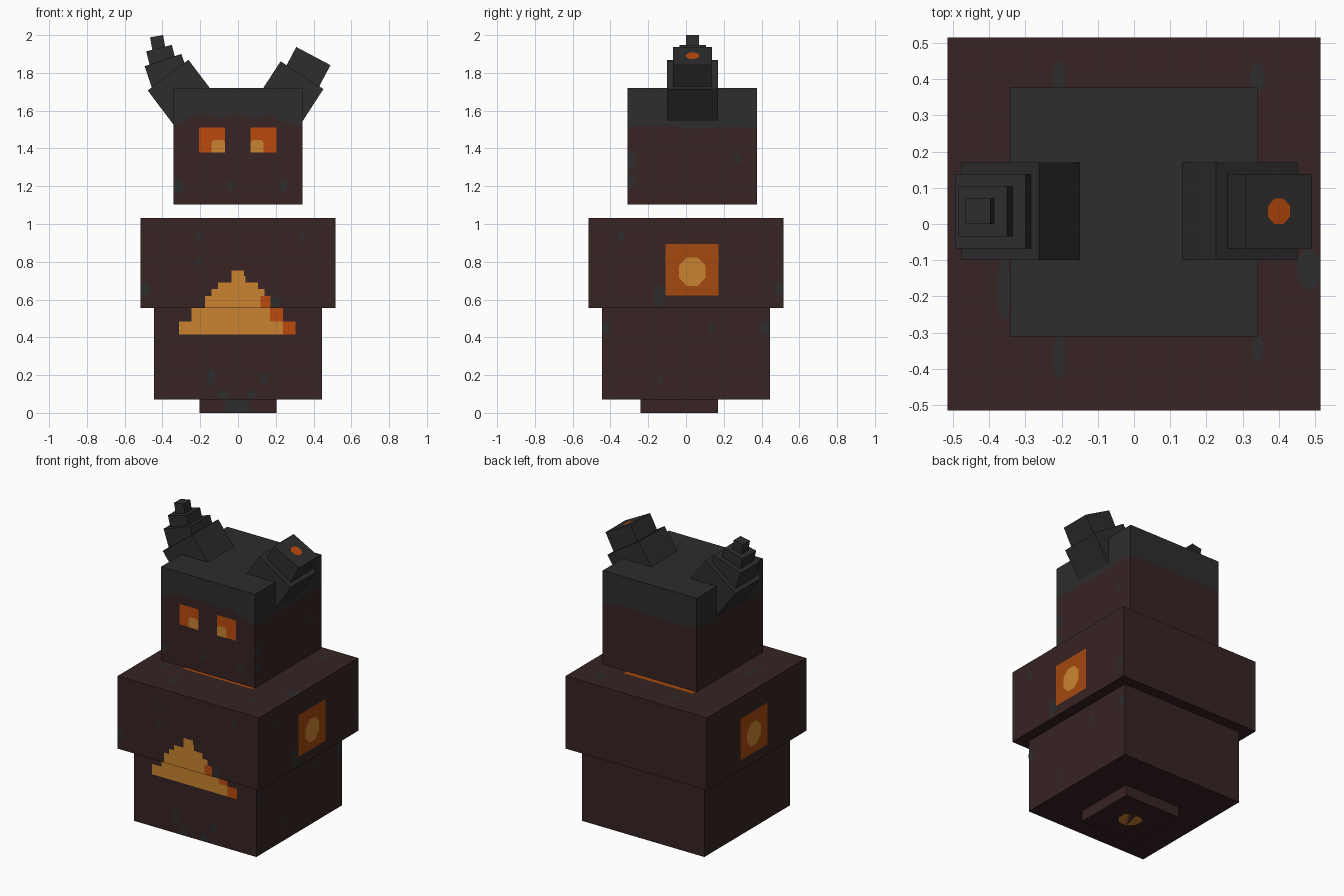
import bpy, bmesh, math
from mathutils import Vector, Matrix

if "Cube" in bpy.data.objects:
    bpy.data.objects.remove(bpy.data.objects["Cube"], do_unlink=True)


def material(name, rgb):
    lin = [((c / 255 + 0.055) / 1.055) ** 2.4 for c in rgb]
    m = bpy.data.materials.new(name)
    m.use_nodes = True
    m.diffuse_color = (*lin, 1)
    bsdf = m.node_tree.nodes["Principled BSDF"]
    bsdf.inputs["Base Color"].default_value = (*lin, 1)
    bsdf.inputs["Roughness"].default_value = 0.9
    return m


BROWN = material("dark brown rock", (55, 35, 35))
GREY = material("charcoal grey", (45, 45, 45))
ORANGE = material("glowing orange", (188, 74, 14))
AMBER = material("dull amber", (164, 72, 14))
YELLOW = material("glowing yellow", (202, 132, 49))


def finish(name, bm, *mats):
    me = bpy.data.meshes.new(name)
    bm.to_mesh(me)
    bm.free()
    for m in mats:
        me.materials.append(m)
    ob = bpy.data.objects.new(name, me)
    bpy.context.scene.collection.objects.link(ob)
    return ob


def box(name, x, y, z, mat):
    bm = bmesh.new()
    mid = Vector([(a + b) / 2 for a, b in (x, y, z)])
    size = [b - a for a, b in (x, y, z)]
    bmesh.ops.create_cube(bm, size=1, matrix=Matrix.Translation(mid) @ Matrix.Diagonal((*size, 1)))
    return finish(name, bm, mat)


def horn_piece(name, x, z, tilt, width, length):
    """Square block hanging from its top centre (x, z), leaning sideways."""
    bm = bmesh.new()
    mat = (Matrix.Translation((x, YC, z)) @ Matrix.Rotation(math.radians(tilt), 4, 'Y')
           @ Matrix.Translation((0, 0, -length / 2)) @ Matrix.Diagonal((width, width, length, 1)))
    bmesh.ops.create_cube(bm, size=1, matrix=mat)
    return finish(name, bm, GREY)


def patches(name, mat, items, lift=0.002):
    """Thin painted patches: (axis, side, surface position, 2D outline)."""
    bm = bmesh.new()
    for axis, side, pos, outline in items:
        p = pos + side * lift
        make = {'x': lambda u, v: (p, u, v), 'y': lambda u, v: (u, p, v), 'z': lambda u, v: (u, v, p)}[axis]
        f = bm.faces.new([bm.verts.new(make(u, v)) for u, v in outline])
        f.normal_update()
        if f.normal['xyz'.index(axis)] * side < 0:
            f.normal_flip()
    return finish(name, bm, mat)


def rect(u0, u1, v0, v1):
    return [(u0, v0), (u1, v0), (u1, v1), (u0, v1)]


def blob(u, v, ru, rv, lo=-9, hi=9):
    """Octagonal spot, cut off at the edge of its face."""
    angles = [math.pi / 8 + k * math.pi / 4 for k in range(8)]
    return [(min(hi, max(lo, u + ru * 1.05 * math.cos(a))), v + rv * 1.05 * math.sin(a)) for a in angles]


YC = 0.035      # depth centre of head, horns and side panels
T, B = 0.515, 0.445     # half widths of torso and lower body
HX, HY0, HY1 = 0.342, -0.31, 0.377

# Stacked body blocks
box("foot_block", (-0.205, 0.205), (-0.24, 0.17), (0, 0.075), BROWN)
box("lower_body", (-B, B), (-B, B), (0.072, 0.555), BROWN)
box("torso", (-T, T), (-T, T), (0.555, 1.033), BROWN)

# Floating head: brown below and grey above a wavy border
border = [(-HX, HY0, 1.52), (-0.29, HY0, 1.53), (-0.26, HY0, 1.57), (-0.17, HY0, 1.58), (-0.11, HY0, 1.56),
          (0, HY0, 1.58), (0.09, HY0, 1.56), (0.17, HY0, 1.58), (0.23, HY0, 1.54), (0.28, HY0, 1.53),
          (HX, HY0, 1.515), (HX, -0.1, 1.52), (HX, YC, 1.505), (HX, 0.2, 1.515), (HX, HY1, 1.51),
          (0.1, HY1, 1.525), (-0.1, HY1, 1.51), (-HX, HY1, 1.52), (-HX, YC, 1.51)]
bm = bmesh.new()
rings = [[bm.verts.new((x, y, h)) for x, y, h in row] for row in (
    [(x, y, 1.103) for x, y, z in border], border, [(x, y, 1.72) for x, y, z in border])]
n = len(border)
for level in (0, 1):
    for i in range(n):
        j = (i + 1) % n
        f = bm.faces.new((rings[level][i], rings[level][j], rings[level + 1][j], rings[level + 1][i]))
        f.material_index = level
bm.faces.new(rings[0][::-1]).material_index = 0
bm.faces.new(rings[2]).material_index = 1
finish("head", bm, BROWN, GREY)

# Horns
horn_piece("left_horn_base", 0.339, 1.788, 33, 0.27, 0.27)
horn_piece("left_horn_tip", 0.399, 1.889, 28, 0.205, 0.2)
horn_piece("right_horn_base", -0.370, 1.788, -37, 0.27, 0.27)
horn_piece("right_horn_middle", -0.397, 1.868, -18.5, 0.205, 0.16)
horn_piece("right_horn_upper", -0.418, 1.931, -14, 0.14, 0.1)
horn_piece("right_horn_tip", -0.431, 1.994, -10, 0.07, 0.08)
spot = patches("left_horn_glow", ORANGE, [('z', 1, 0, blob(0, 0, 0.036, 0.036))])
spot.matrix_world = Matrix.Translation((0.399, YC, 1.889)) @ Matrix.Rotation(math.radians(28), 4, 'Y')

# Eyes
patches("eyes", ORANGE, [('y', -1, HY0, rect(-0.207, -0.07, 1.378, 1.512)),
                         ('y', -1, HY0, rect(0.066, 0.203, 1.378, 1.512))])
pupil = [(0, 0), (0.07, 0), (0.07, 0.055), (0.057, 0.068), (0.013, 0.068), (0, 0.055)]
patches("pupils", YELLOW, [('y', -1, HY0, [(x0 + u, 1.378 + v) for u, v in pupil])
                           for x0 in (-0.14, 0.066)], 0.004)

# Stepped glowing mouth, spread over torso and lower body
rows = [(B, 0.415, 0.483, -0.313, 0.238), (B, 0.483, 0.555, -0.245, 0.17),
        (T, 0.555, 0.62, -0.175, 0.12), (T, 0.62, 0.655, -0.14, 0.14),
        (T, 0.655, 0.69, -0.105, 0.105), (T, 0.69, 0.725, -0.07 + 0.035, 0.04),
        (T, 0.725, 0.755, -0.035, 0.033)]
patches("mouth_glow", YELLOW, [('y', -1, -d, rect(x0, x1, z0, z1)) for d, z0, z1, x0, x1 in rows])
patches("mouth_embers", ORANGE, [('y', -1, -B, rect(0.238, 0.305, 0.415, 0.483)),
                                 ('y', -1, -B, rect(0.17, 0.238, 0.483, 0.555)),
                                 ('y', -1, -T, rect(0.12, 0.172, 0.555, 0.62))])

# Glowing panels: both torso sides, under the head, under the foot
panels, cores = [], []
for s in (-1, 1):
    panels.append(('x', s, s * T, rect(-0.108, 0.172, 0.622, 0.895)))
    cores.append(('x', s, s * T, blob(0.033, 0.748, 0.073, 0.078)))
panels += [('z', 1, 1.033, rect(-0.25, 0.25, -0.21, 0.288)),
           ('z', -1, 0.003, rect(-0.13, 0.13, -0.165, 0.095))]
cores += [('z', -1, 0.003, blob(0, -0.035, 0.07, 0.07))]
patches("glow_panels", AMBER, panels)
patches("glow_panel_cores", YELLOW, cores, 0.003)

# Grey soot spots
spots = [('y', -1, HY0, blob(*b, -HX, HX)) for b in (
    (-0.32, 1.2, 0.032, 0.035), (-0.04, 1.205, 0.022, 0.025), (0.24, 1.205, 0.02, 0.037))]
spots += [('x', 1, HX, blob(*b, HY0, HY1)) for b in (
    (-0.29, 1.335, 0.03, 0.05), (-0.29, 1.225, 0.03, 0.03), (0.272, 1.345, 0.02, 0.027))]
spots += [('y', -1, -T, blob(*b, -T, T)) for b in (
    (-0.21, 0.93, 0.016, 0.025), (-0.21, 0.8, 0.018, 0.018), (0.338, 0.935, 0.016, 0.025),
    (-0.495, 0.655, 0.03, 0.035), (0.198, 0.585, 0.027, 0.03))]
spots += [('y', -1, -B, blob(*b)) for b in (
    (-0.142, 0.185, 0.02, 0.045), (0.137, 0.182, 0.02, 0.03), (-0.08, 0.1, 0.028, 0.025), (0.068, 0.1, 0.022, 0.025))]
spots += [('y', -1, -0.24, rect(-0.07, 0.06, 0.003, 0.072))]
spots += [('x', 1, T, blob(*b, -T, T)) for b in (
    (-0.345, 0.935, 0.018, 0.025), (0.49, 0.655, 0.025, 0.035), (-0.14, 0.62, 0.03, 0.06))]
spots += [('x', 1, B, blob(*b, -B, B)) for b in (
    (-0.425, 0.45, 0.025, 0.033), (0.135, 0.45, 0.017, 0.027), (0.42, 0.45, 0.028, 0.033), (-0.14, 0.178, 0.015, 0.022))]
spots += [('z', 1, 1.033, blob(*b, -T, T)) for b in (
    (-0.207, 0.405, 0.018, 0.045), (0.34, 0.405, 0.021, 0.042), (-0.207, -0.365, 0.017, 0.06),
    (0.34, -0.345, 0.016, 0.035), (0.482, -0.125, 0.034, 0.056), (-0.36, -0.18, 0.018, 0.085))]
patches("soot_spots", GREY, spots)
